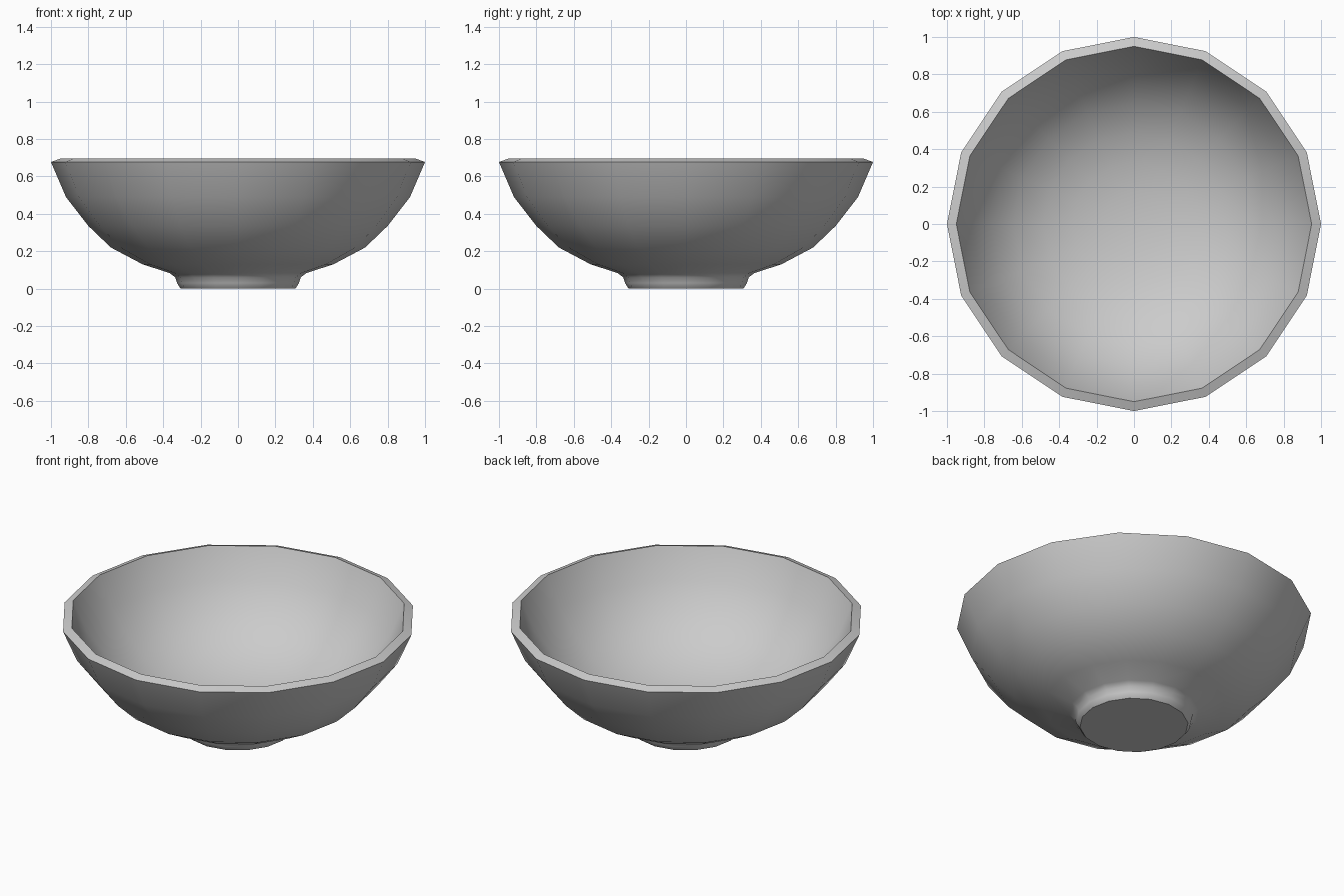
import bpy, bmesh, math

if "Cube" in bpy.data.objects:
    bpy.data.objects.remove(bpy.data.objects["Cube"])

SIDES = 16

# profile (radius, height): foot, outer wall, rim, inner wall
profile = [
    (0.305, 0.0), (0.314, 0.01), (0.326, 0.03), (0.335, 0.06), (0.365, 0.083),
    (0.51, 0.13), (0.68, 0.22), (0.80, 0.335), (0.92, 0.49), (1.0, 0.677),
    (0.95, 0.695), (0.872, 0.51), (0.76, 0.368), (0.645, 0.262),
    (0.485, 0.178), (0.33, 0.13), (0.17, 0.105),
]

bm = bmesh.new()
rings = [[bm.verts.new((r * math.cos(2 * math.pi * i / SIDES),
                        r * math.sin(2 * math.pi * i / SIDES), z))
          for i in range(SIDES)] for r, z in profile]

# walls
for a, b in zip(rings, rings[1:]):
    for i in range(SIDES):
        j = (i + 1) % SIDES
        bm.faces.new((a[i], a[j], b[j], b[i]))

# flat underside and inner floor
bm.faces.new(rings[0][::-1])
centre = bm.verts.new((0, 0, 0.097))
for i in range(SIDES):
    bm.faces.new((rings[-1][i], rings[-1][(i + 1) % SIDES], centre))
bmesh.ops.recalc_face_normals(bm, faces=bm.faces[:])

mesh = bpy.data.meshes.new("bowl")
bm.to_mesh(mesh)
bm.free()
bowl = bpy.data.objects.new("bowl", mesh)
bpy.context.collection.objects.link(bowl)

# smooth walls with crisp rim and foot edges
bpy.context.view_layer.objects.active = bowl
bowl.select_set(True)
bpy.ops.object.shade_smooth_by_angle(angle=math.radians(42))
